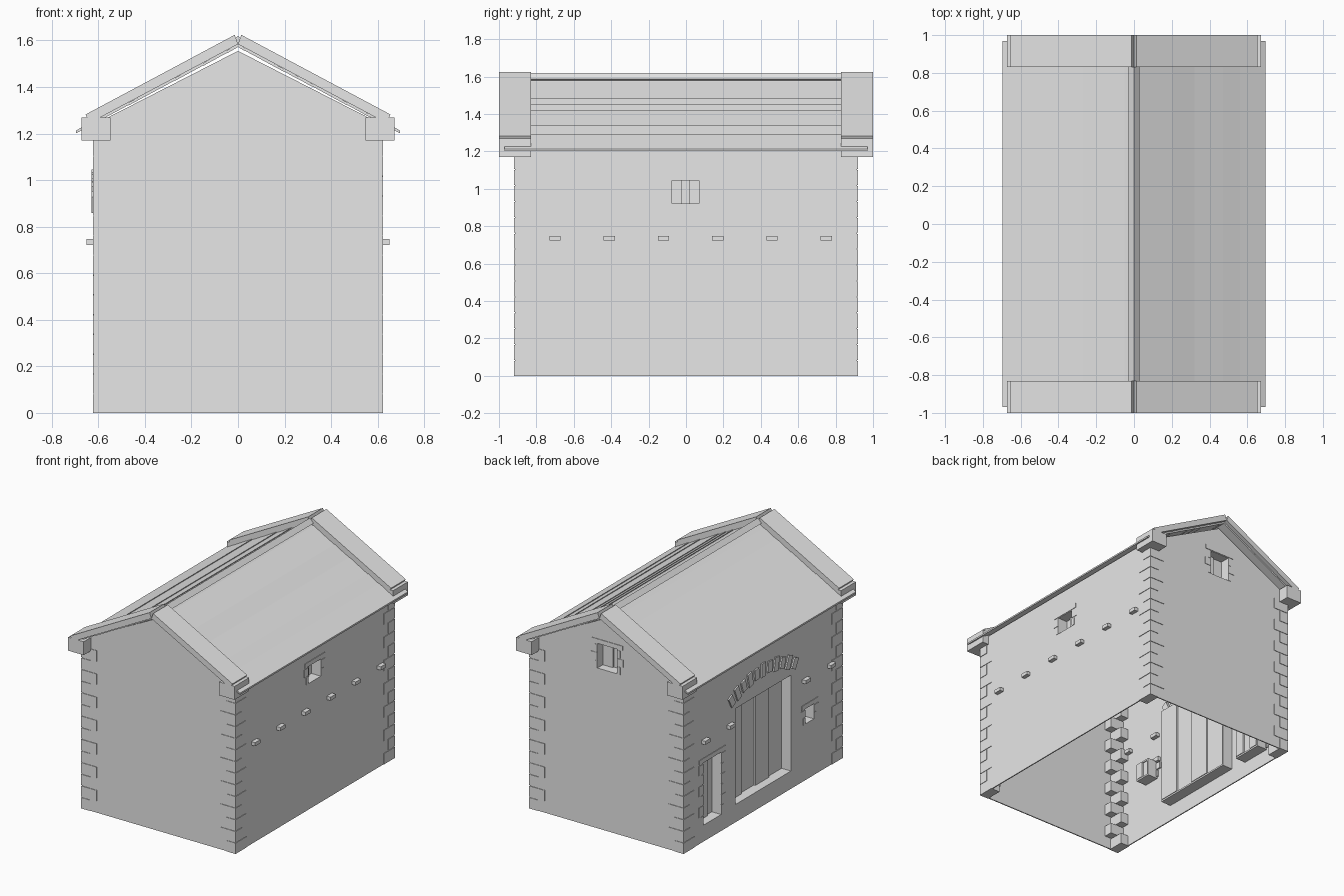
import bpy, bmesh, math
from mathutils import Matrix, Vector

cube = bpy.data.objects.get("Cube")
if cube:
    bpy.data.objects.remove(cube, do_unlink=True)

grey = bpy.data.materials.new("pale_stone_grey")
grey.use_nodes = True
grey.diffuse_color = (0.8, 0.8, 0.8, 1)
grey.node_tree.nodes["Principled BSDF"].inputs["Base Color"].default_value = (0.8, 0.8, 0.8, 1)

W, D = 0.62, 0.915      # half width and half depth of the walls
PITCH = 0.53            # roof fall per unit of width
T = 0.008               # wall thickness


def finish(name, bm):
    bmesh.ops.recalc_face_normals(bm, faces=bm.faces)
    mesh = bpy.data.meshes.new(name)
    bm.to_mesh(mesh)
    bm.free()
    mesh.materials.append(grey)
    ob = bpy.data.objects.new(name, mesh)
    bpy.context.scene.collection.objects.link(ob)
    return ob


def add_box(bm, a, b, turn=None):
    a, b = Vector(a), Vector(b)
    m = Matrix.Translation((a + b) / 2) @ (turn or Matrix())
    size = [abs(v) for v in b - a]
    bmesh.ops.create_cube(bm, size=1, matrix=m @ Matrix.Diagonal((*size, 1)))


def add_prism(bm, profile, y0, y1):
    face = bm.faces.new([bm.verts.new((x, y0, z)) for x, z in profile])
    new = bmesh.ops.extrude_face_region(bm, geom=[face])["geom"]
    bmesh.ops.translate(bm, vec=(0, y1 - y0, 0),
                        verts=[v for v in new if isinstance(v, bmesh.types.BMVert)])


def on_wall(side, u, depth, z):
    """Point on a wall: u along it, depth inwards from its outer face."""
    if side == "left":
        return (W - depth, u, z)
    if side == "right":
        return (depth - W, u, z)
    return (u, D - depth, z)


def wall_box(bm, side, u, depth, z):
    add_box(bm, on_wall(side, u[0], depth[0], z[0]), on_wall(side, u[1], depth[1], z[1]))


# Openings: name, wall, extent along wall, height extent, number of boards
openings = [
    ("door", "right", (-0.325, 0.315), (0.13, 0.83), 4),
    ("tall_window", "right", (0.48, 0.69), (0.12, 0.575), 3),
    ("small_window", "right", (-0.59, -0.49), (0.41, 0.52), 2),
    ("side_window", "left", (-0.075, 0.07), (0.92, 1.045), 3),
    ("gable_window", "back", (-0.085, 0.075), (1.17, 1.35), 2),
]

# Walls: thin shells with open base
walls = {}
gable = [(-W, 0), (W, 0), (W, 1.238), (0, 1.555), (-W, 1.238)]
for side, y in (("front", -D), ("back", D - T)):
    bm = bmesh.new()
    add_prism(bm, gable, y, y + T)
    walls[side] = finish(side + "_wall", bm)
for side in ("left", "right"):
    bm = bmesh.new()
    wall_box(bm, side, (-D + T, D - T), (0, T), (0, 1.235))
    walls[side] = finish(side + "_wall", bm)

# Cut the openings out of the walls
for side in ("left", "right", "back"):
    bm = bmesh.new()
    for _, s, u, z, _ in openings:
        if s == side:
            wall_box(bm, s, u, (-0.05, 0.05), z)
    cutter = finish(side + "_cutter", bm)
    cutter.hide_render = True
    wall = walls[side]
    mod = wall.modifiers.new("cut", "BOOLEAN")
    mod.operation, mod.solver, mod.object = "DIFFERENCE", "EXACT", cutter
    graph = bpy.context.evaluated_depsgraph_get()
    cut = bpy.data.meshes.new_from_object(wall.evaluated_get(graph))
    wall.modifiers.clear()
    wall.data = cut
    bpy.data.objects.remove(cutter, do_unlink=True)

# Reveals, boards and lintels of each opening
for name, side, u, z, count in openings:
    depth, rim = 0.075, 0.012
    bm = bmesh.new()
    for end, out in ((u[0], -rim), (u[1], rim)):
        wall_box(bm, side, (end, end + out), (T, depth + 0.015), (z[0] - rim, z[1] + rim))
    for end, out in ((z[0], -rim), (z[1], rim)):
        wall_box(bm, side, u, (T, depth + 0.015), (end, end + out))
    finish(name + "_reveal", bm)

    bm = bmesh.new()
    step = (u[1] - u[0]) / count
    for i in range(count):
        back = depth - 0.012 * (i % 2)
        wall_box(bm, side, (u[0] + i * step, u[0] + (i + 1) * step), (back, back + 0.02), z)
    finish(name + "_boards", bm)

    if name != "door":
        bm = bmesh.new()
        wall_box(bm, side, (u[0] - 0.045, u[1] + 0.045), (-0.004, 0.03), (z[1] + 0.004, z[1] + 0.035))
        rows = max(2, round((z[1] - z[0]) / 0.07))
        h = (z[1] - z[0]) / rows
        for i in range(rows):
            wide = 0.05 if i % 2 else 0.025
            for end, out in ((u[0], -wide), (u[1], wide)):
                wall_box(bm, side, (end, end + out), (-0.003, 0.02), (z[0] + i * h, z[0] + (i + 1) * h - 0.006))
        finish(name + "_stones", bm)

# Fan of arch stones over the door
bm = bmesh.new()
radius, centre = 0.775, 0.22
for i in range(11):
    a = math.radians(-28 + 5.6 * i)
    half = 0.04 + 0.01 * (i % 2)
    c = Vector(on_wall("right", radius * math.sin(a), 0.01, centre + radius * math.cos(a)))
    s = Vector((0.02, 0.024, half))
    add_box(bm, c - s, c + s, Matrix.Rotation(-a, 4, "X"))
finish("door_arch", bm)

# Corner stones, alternately long along each wall
bm = bmesh.new()
courses, bump = 14, 0.004
h = 1.19 / courses
for sx in (-1, 1):
    for sy in (-1, 1):
        for i in range(courses):
            lx, ly = (0.12, 0.07) if i % 2 else (0.07, 0.12)
            add_box(bm, (sx * (W + bump), sy * (D + bump), i * h),
                    (sx * (W - lx), sy * (D - ly), (i + 1) * h - 0.006))
finish("corner_stones", bm)

# Small projecting stones along the side walls
bm = bmesh.new()
for side, first, skip in (("left", -0.70, ()), ("right", -0.775, (2, 3))):
    for i in range(6):
        if i not in skip:
            u = first + 0.29 * i
            wall_box(bm, side, (u - 0.03, u + 0.03), (-0.03, 0.04), (0.722, 0.748))
finish("projecting_stones", bm)

# Roof boards, each with its ridge-side edge slightly proud
bm = bmesh.new()
rows = {-1: (0, 0.05, 0.15, 0.27, 0.47, 0.695),
        1: (0, 0.03, 0.20, 0.26, 0.32, 0.47, 0.56, 0.695)}
for s, xs in rows.items():
    for a, b in zip(xs, xs[1:]):
        za, zb = 1.582 - PITCH * a, 1.582 - PITCH * b
        add_prism(bm, [(s * a, za + 0.006), (s * b, zb), (s * b, zb - 0.012), (s * a, za - 0.010)],
                  -0.97, 0.97)
finish("roof_boards", bm)

# Ridge cap
bm = bmesh.new()
add_prism(bm, [(-0.03, 1.588), (0, 1.62), (0.03, 1.588), (0, 1.575)], -0.83, 0.83)
finish("ridge_cap", bm)

# Gable edge slabs and the blocks under their feet
slabs, blocks = bmesh.new(), bmesh.new()
for sy in (-1, 1):
    for sx in (-1, 1):
        slab = [(0.014, 1.624), (0.655, 1.282), (0.636, 1.246), (0, 1.584)]
        add_prism(slabs, [(sx * x, z) for x, z in slab], sy * 0.83, sy)
        add_box(blocks, (sx * 0.547, sy * 0.83, 1.17), (sx * 0.672, sy, 1.268))
finish("gable_slabs", slabs)
finish("eave_blocks", blocks)
